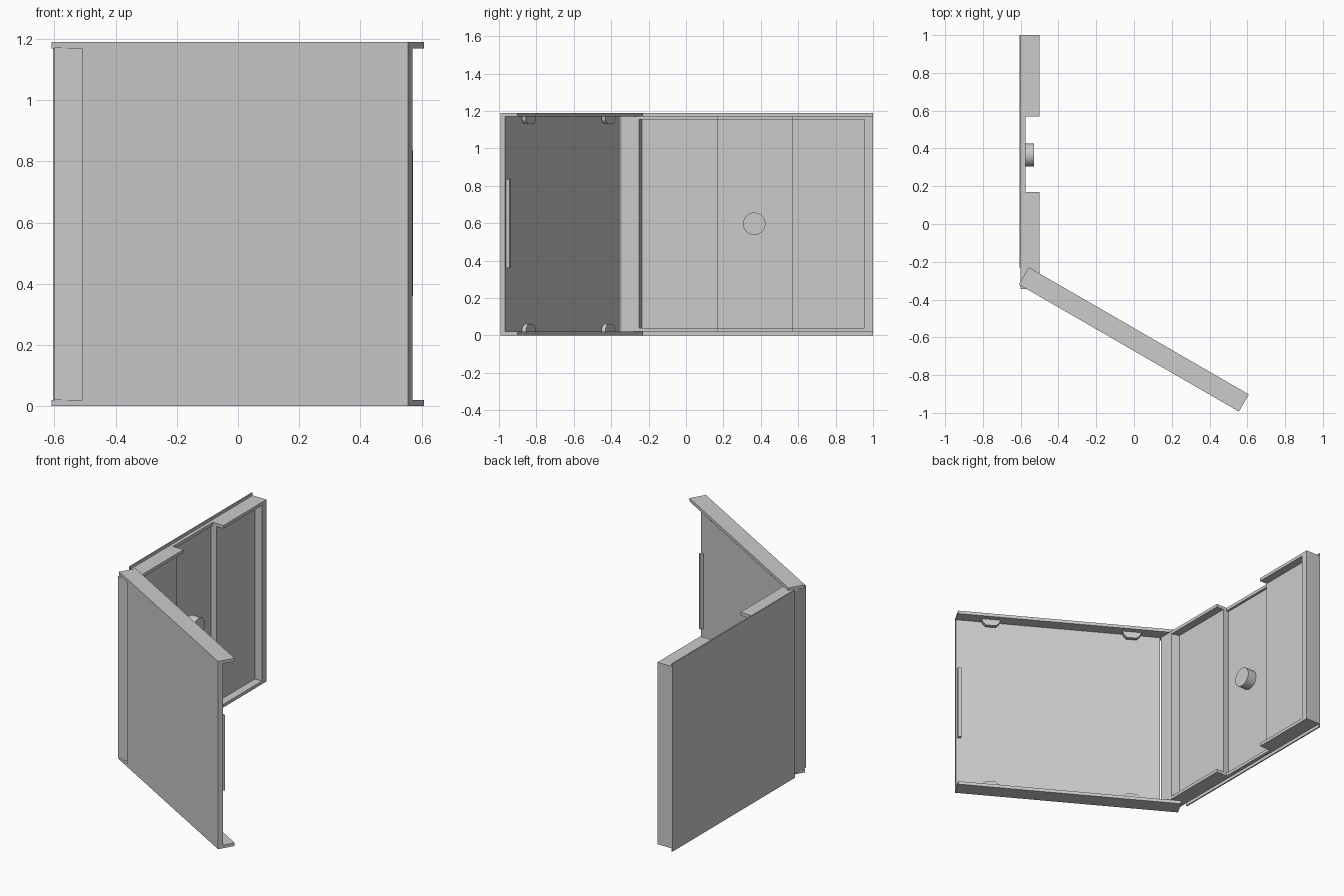
import bpy, bmesh, math
from mathutils import Matrix, Vector

old = bpy.data.objects.get("Cube")
if old:
    bpy.data.objects.remove(old)

grey = bpy.data.materials.new("light grey plastic")
grey.use_nodes = True
colour = (0.6, 0.6, 0.6, 1)
grey.diffuse_color = colour
grey.node_tree.nodes["Principled BSDF"].inputs["Base Color"].default_value = colour

H = 1.19          # overall height
WALL = 0.02       # rim thickness
LID = Matrix.Translation((-0.61, -0.32, 0)) @ Matrix.Rotation(math.radians(-30), 4, "Z")


def prism(name, outline, depth, matrix=Matrix()):
    """Extrude a flat outline of 3D points along the depth vector."""
    bm = bmesh.new()
    face = bm.faces.new([bm.verts.new(p) for p in outline])
    new = bmesh.ops.extrude_face_region(bm, geom=[face])["geom"]
    bmesh.ops.translate(bm, vec=Vector(depth),
                        verts=[g for g in new if isinstance(g, bmesh.types.BMVert)])
    bmesh.ops.recalc_face_normals(bm, faces=bm.faces)
    mesh = bpy.data.meshes.new(name)
    bm.to_mesh(mesh)
    bm.free()
    mesh.materials.append(grey)
    obj = bpy.data.objects.new(name, mesh)
    obj.matrix_world = matrix
    bpy.context.collection.objects.link(obj)
    return obj


def box(name, x, y, z, matrix=Matrix()):
    base = [(x[0], y[0], z[0]), (x[1], y[0], z[0]), (x[1], y[1], z[0]), (x[0], y[1], z[0])]
    return prism(name, base, (0, 0, z[1] - z[0]), matrix)


def cylinder(name, radius, depth, location, axis, sides):
    bpy.ops.mesh.primitive_cylinder_add(vertices=sides, radius=radius, depth=depth,
                                        location=location)
    obj = bpy.context.object
    obj.name = name
    if axis == "X":
        obj.rotation_euler.y = math.pi / 2
    bpy.ops.object.shade_smooth_by_angle()
    obj.data.materials.append(grey)


# Lid, built flat along its own length and swung open about the hinge
LENGTH, DEPTH = 1.346, 0.105
box("lid_panel", (0.115, LENGTH), (0, 0.03), (0, H), LID)
box("lid_grip_rail", (1.316, 1.336), (0.03, 0.05), (0.36, 0.835), LID)
for side, edge, sign in (("bottom", 0, 1), ("top", H, -1)):
    inner = edge + sign * WALL
    box(f"lid_{side}_rim", (0, LENGTH), (0, DEPTH), sorted((edge, inner)), LID)
    # Rounded tabs that hold the booklet
    for s in (0.29, 1.14):
        tab = [(s + ds, 0.045, inner + sign * dz) for ds, dz in
               ((-0.055, 0), (-0.05, 0.02), (-0.03, 0.04), (0.03, 0.04), (0.05, 0.02), (0.055, 0))]
        prism(f"lid_{side}_tab", tab, (0, 0.025, 0), LID)
    cylinder(f"hinge_pin_{side}", 0.012, 0.02, (-0.57, -0.29, inner), "Z", 16)

# Back cover plate
box("back_plate", (-0.605, -0.597), (-0.23, 1), (0, H))

# Tray with a hinge spine that slopes down to the floor
LOW, HIGH = WALL, H - 0.017
BACK, FLOOR, RIM = -0.6, -0.55, -0.5
spine = [(BACK, -0.345), (RIM, -0.345), (RIM, -0.25), (FLOOR, -0.235), (BACK, -0.235)]
prism("tray_spine", [(x, y, LOW) for x, y in spine], (0, 0, HIGH - LOW))
box("tray_end_wall", (BACK, RIM), (0.955, 1), (LOW, HIGH))
sections = (("hinge", -0.25, 0.17, FLOOR, RIM),
            ("middle", 0.17, 0.57, -0.59, -0.575),
            ("end", 0.57, 1, FLOOR, RIM))
for part, y0, y1, floor, rim in sections:
    box(f"tray_{part}_floor", (BACK, floor), (y0, y1), (LOW, HIGH))
    for side, z in (("bottom", LOW), ("top", HIGH - WALL)):
        box(f"tray_{part}_{side}_rim", (BACK, rim), (y0, y1), (z, z + WALL))

# Hub for the disc
cylinder("disc_hub", 0.06, 0.065, (-0.5625, 0.365, 0.597), "X", 48)
